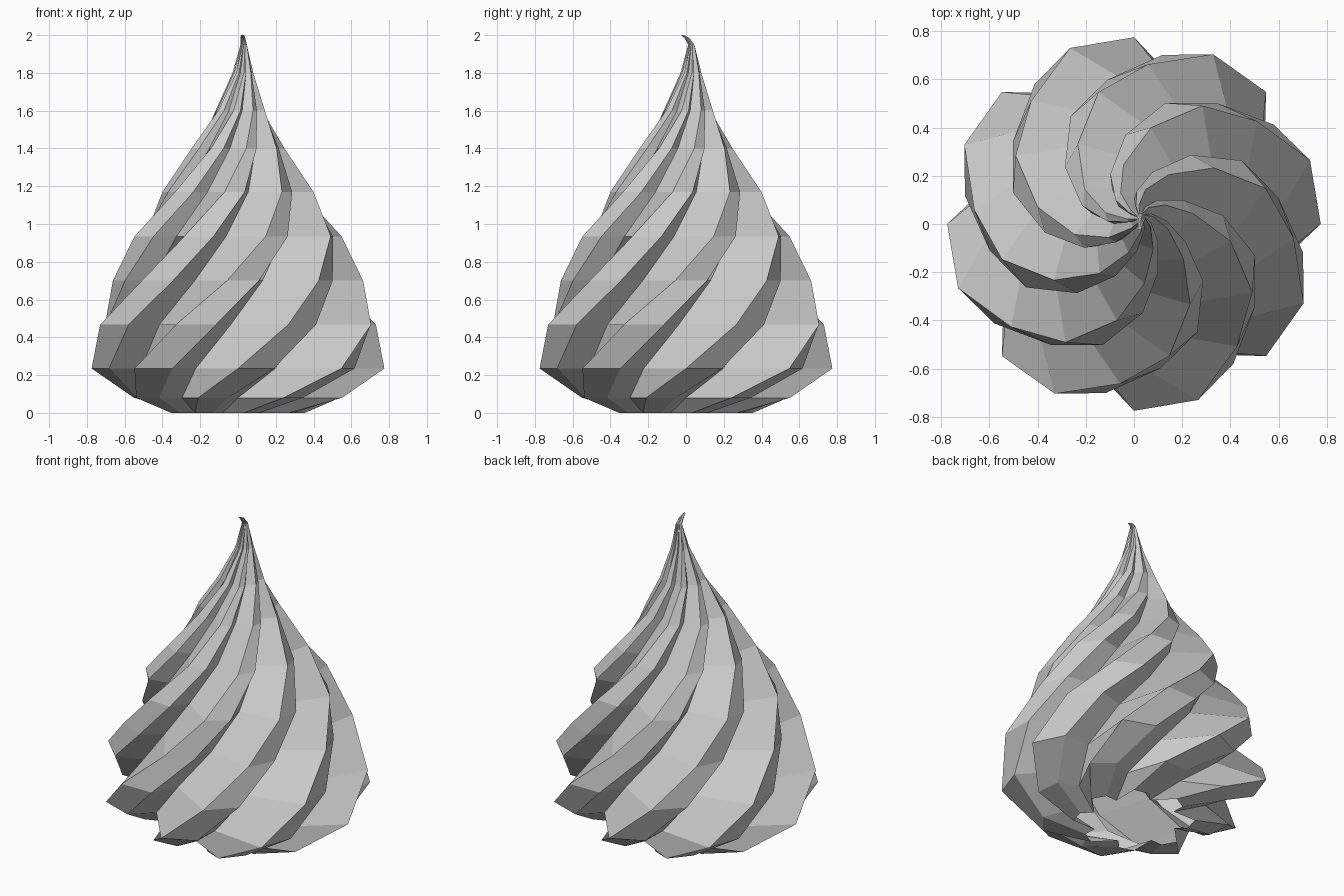
import bpy, bmesh
from math import sin, cos, radians

if "Cube" in bpy.data.objects:
    bpy.data.objects.remove(bpy.data.objects["Cube"])

LOBES = 8
# One lobe of the cross-section: angle after the ridge, radius relative to the ridge
LOBE = [(0, 1.0), (15.5, 0.915), (21, 0.71)]

# Rings of the swirl: height, ridge radius, twist in degrees, centre x, centre y
RINGS = [
    (0.00, 0.355, -40, 0, 0),
    (0.08, 0.59, -21, 0, 0),
    (0.235, 0.775, 0, 0, 0),
    (0.467, 0.777, 20, 0, 0),
    (0.70, 0.665, 40, 0, 0),
    (0.935, 0.567, 60, 0, 0),
    (1.17, 0.406, 80, 0, 0),
    (1.40, 0.25, 100, 0, 0),
    (1.60, 0.135, 120, 0.012, 0.012),
    (1.80, 0.055, 140, 0.026, 0.026),
    (1.95, 0.018, 160, 0.03, 0.028),
    (1.985, 0.013, 170, 0.026, 0.005),
    (2.00, 0.008, 180, 0.024, -0.018),
]


def lobed_ring(bm, z, radius, twist, cx, cy):
    verts = []
    for i in range(LOBES):
        for angle, ratio in LOBE:
            a = radians(twist + i * 360 / LOBES + angle)
            r = radius * ratio
            verts.append(bm.verts.new((cx + r * cos(a), cy + r * sin(a), z)))
    return verts


# Twisted lobed dollop with a curled tip, open underneath
bm = bmesh.new()
rings = [lobed_ring(bm, *ring) for ring in RINGS]
n = LOBES * len(LOBE)
for low, high in zip(rings, rings[1:]):
    for i in range(n):
        j = (i + 1) % n
        bm.faces.new((low[i], low[j], high[j], high[i]))
bm.faces.new(rings[-1])
mesh = bpy.data.meshes.new("cream_swirl")
bm.to_mesh(mesh)
bm.free()
swirl = bpy.data.objects.new("cream_swirl", mesh)
bpy.context.collection.objects.link(swirl)
